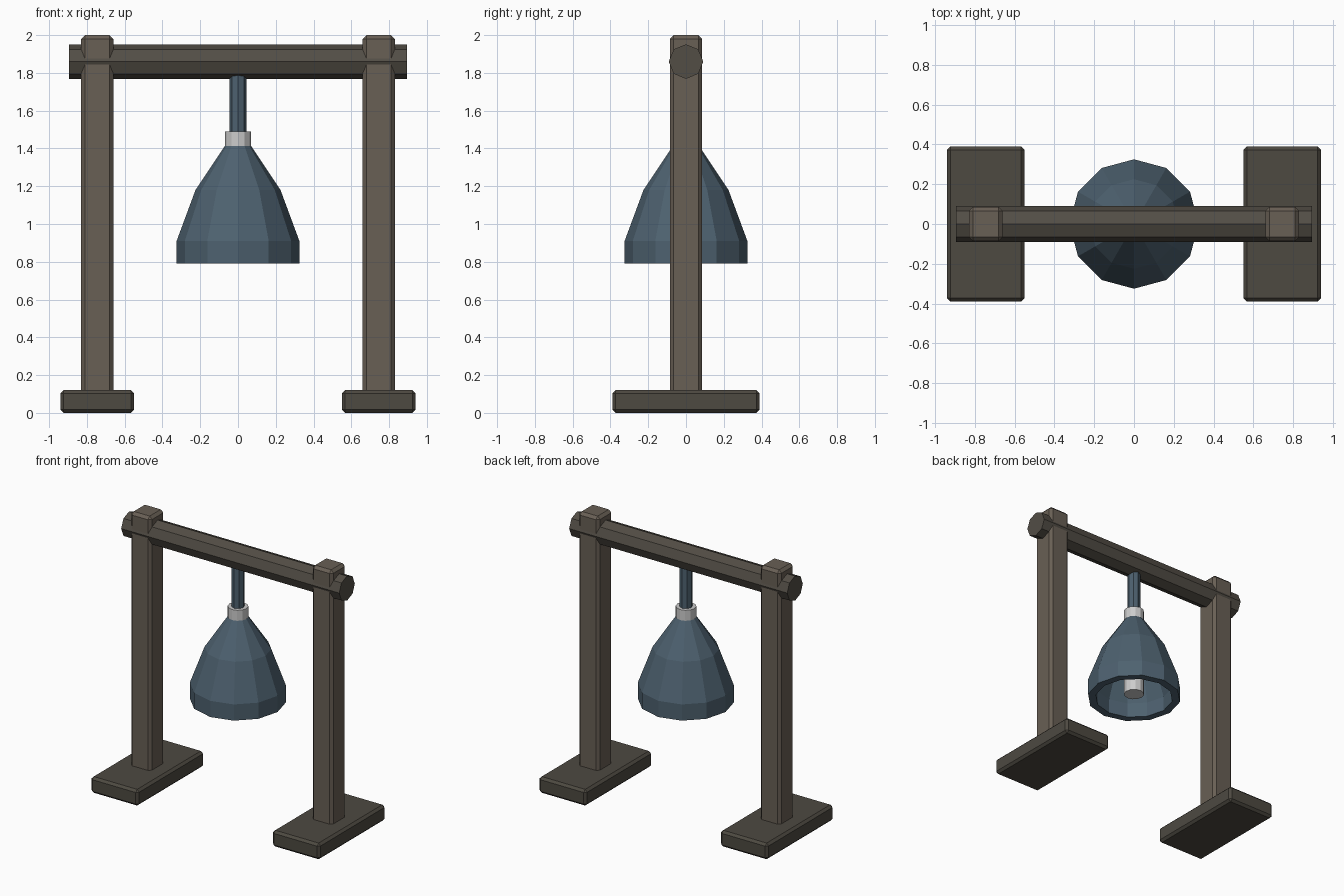
import bpy, bmesh
from math import cos, sin, pi

if "Cube" in bpy.data.objects:
    bpy.data.objects.remove(bpy.data.objects["Cube"])


def material(name, rgb):
    m = bpy.data.materials.new(name)
    m.diffuse_color = (*rgb, 1)
    m.use_nodes = True
    m.node_tree.nodes["Principled BSDF"].inputs["Base Color"].default_value = m.diffuse_color
    return m


POST = material("post_wood", (0.14, 0.115, 0.09))
BEAM = material("beam_wood", (0.085, 0.075, 0.06))
FOOT = material("foot_wood", (0.075, 0.067, 0.053))
IRON = material("blue_iron", (0.075, 0.12, 0.16))


def add_object(name, bm, mat=None):
    bmesh.ops.recalc_face_normals(bm, faces=bm.faces)
    mesh = bpy.data.meshes.new(name)
    bm.to_mesh(mesh)
    bm.free()
    ob = bpy.data.objects.new(name, mesh)
    bpy.context.collection.objects.link(ob)
    if mat:
        mesh.materials.append(mat)
    return ob


def box(name, centre, size, bevel, mat):
    bm = bmesh.new()
    bmesh.ops.create_cube(bm, size=1)
    for v in bm.verts:
        v.co = [c + s * k for c, s, k in zip(centre, size, v.co)]
    bmesh.ops.bevel(bm, geom=bm.edges[:], offset=bevel, segments=1,
                    affect='EDGES', profile=0.5)
    return add_object(name, bm, mat)


def lathe(name, profile, sides, mat=None, closed=False, axis='Z'):
    """Revolve (radius, height) points; open profiles get capped ends."""
    bm = bmesh.new()
    rings = []
    for r, h in profile:
        ring = []
        for i in range(sides):
            a, b = r * cos(2 * pi * i / sides), r * sin(2 * pi * i / sides)
            ring.append(bm.verts.new((h, a, b) if axis == 'X' else (a, b, h)))
        rings.append(ring)
    pairs = list(zip(rings, rings[1:]))
    if closed:
        pairs.append((rings[-1], rings[0]))
    else:
        bm.faces.new(rings[0])
        bm.faces.new(rings[-1])
    for lo, hi in pairs:
        for i in range(sides):
            j = (i + 1) % sides
            bm.faces.new((lo[i], lo[j], hi[j], hi[i]))
    return add_object(name, bm, mat)


# Feet and uprights
for side, s in (("left", -1), ("right", 1)):
    box(side + "_foot", (s * 0.745, 0, 0.06), (0.39, 0.78, 0.12), 0.017, FOOT)
    box(side + "_post", (s * 0.745, 0, 1.05), (0.17, 0.17, 1.90), 0.02, POST)

# Octagonal crossbeam
beam = lathe("crossbeam", [(0.0915, -0.895), (0.0915, 0.895)], 8, BEAM, axis='X')
beam.location.z = 1.86

# Hanging rod
lathe("hanging_rod", [(0.045, 1.45), (0.045, 1.84)], 8, IRON)

# Grey collar running down through the bell as the clapper
lathe("clapper_and_collar", [(0.07, 0.82), (0.07, 1.49)], 12)

# Hollow bell: outer wall upwards, then inner wall back down
lathe("bell", [(0.325, 0.79), (0.325, 0.91), (0.225, 1.18), (0.068, 1.415),
               (0.03, 1.38), (0.18, 1.15), (0.27, 0.90), (0.27, 0.79)],
      12, IRON, closed=True)
